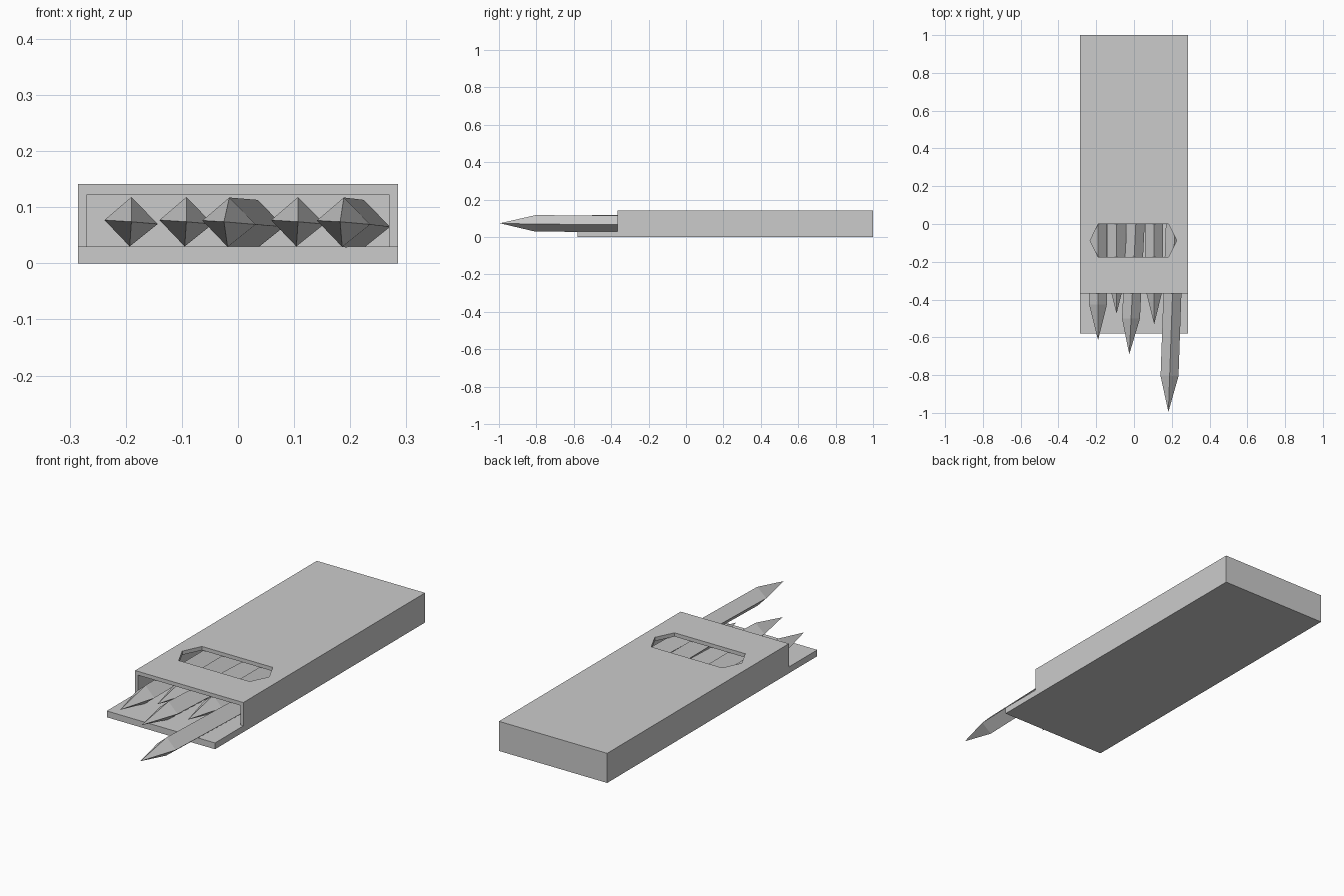
import bpy
import bmesh
from mathutils import Matrix, Vector

if "Cube" in bpy.data.objects:
    bpy.data.objects.remove(bpy.data.objects["Cube"])

grey = bpy.data.materials.new("plain grey")
grey.use_nodes = True
colour = (0.6, 0.6, 0.6, 1)
grey.diffuse_color = colour
grey.node_tree.nodes["Principled BSDF"].inputs["Base Color"].default_value = colour


def finish(name, bm):
    bmesh.ops.recalc_face_normals(bm, faces=bm.faces)
    mesh = bpy.data.meshes.new(name)
    bm.to_mesh(mesh)
    bm.free()
    mesh.materials.append(grey)
    obj = bpy.data.objects.new(name, mesh)
    bpy.context.collection.objects.link(obj)
    return obj


def prism(name, outline, offset):
    """Extrude a flat outline along an offset vector."""
    bm = bmesh.new()
    face = bm.faces.new([bm.verts.new(p) for p in outline])
    new = bmesh.ops.extrude_face_region(bm, geom=[face])["geom"]
    verts = [v for v in new if isinstance(v, bmesh.types.BMVert)]
    bmesh.ops.translate(bm, verts=verts, vec=offset)
    return finish(name, bm)


def cut(target, cutter):
    mod = target.modifiers.new("cut", "BOOLEAN")
    mod.operation = "DIFFERENCE"
    mod.solver = "EXACT"
    mod.object = cutter
    bpy.context.view_layer.objects.active = target
    bpy.ops.object.modifier_apply(modifier=mod.name)
    bpy.data.objects.remove(cutter)


# Case: stepped side profile with a protruding floor lip
W, FRONT, LIP, FLOOR, TOP = 0.285, -0.367, -0.58, 0.03, 0.141
side = [(LIP, 0), (1, 0), (1, TOP), (FRONT, TOP), (FRONT, FLOOR), (LIP, FLOOR)]
case = prism("case", [(-W, y, z) for y, z in side], (2 * W, 0, 0))

# Hollow inside, open at the front
IN = 0.269
hollow = prism("hollow_cutter",
               [(-IN, -0.7, FLOOR), (IN, -0.7, FLOOR), (IN, -0.7, 0.123), (-IN, -0.7, 0.123)],
               (0, 1.685, 0))
cut(case, hollow)

# Six-sided window in the lid
window = [(-0.232, -0.088), (-0.19, -0.175), (0.183, -0.175),
          (0.226, -0.088), (0.183, 0), (-0.19, 0)]
cut(case, prism("window_cutter", [(x, y, 0.1) for x, y in window], (0, 0, 0.1)))


# Four-sided pencils: tip position and sideways drift towards the back
def pencil(name, x, y, drift, drop):
    bm = bmesh.new()
    section = [(-0.048, 0.003), (0, 0.044), (0.047, -0.004), (-0.003, -0.044)]
    length, taper = 1.2, 0.19
    tip = bm.verts.new((0, 0, 0))
    rings = [[bm.verts.new((a, d, b)) for a, b in section] for d in (taper, length)]
    for i in range(4):
        j = (i + 1) % 4
        bm.faces.new((tip, rings[0][i], rings[0][j]))
        bm.faces.new((rings[0][i], rings[1][i], rings[1][j], rings[0][j]))
    bm.faces.new(rings[1])
    shear = Matrix.Identity(4)
    shear[0][1] = drift / length
    shear[2][1] = -drop / length
    bm.transform(Matrix.Translation(Vector((x, y, 0.074))) @ shear)
    return finish(name, bm)


pencils = [(-0.19, -0.615, 0, 0), (-0.092, -0.475, 0, 0), (-0.025, -0.69, 0.06, 0.005),
           (0.107, -0.53, 0, 0), (0.182, -0.995, 0.042, 0.005)]
for n, spec in enumerate(pencils, 1):
    pencil(f"pencil_{n}", *spec)
